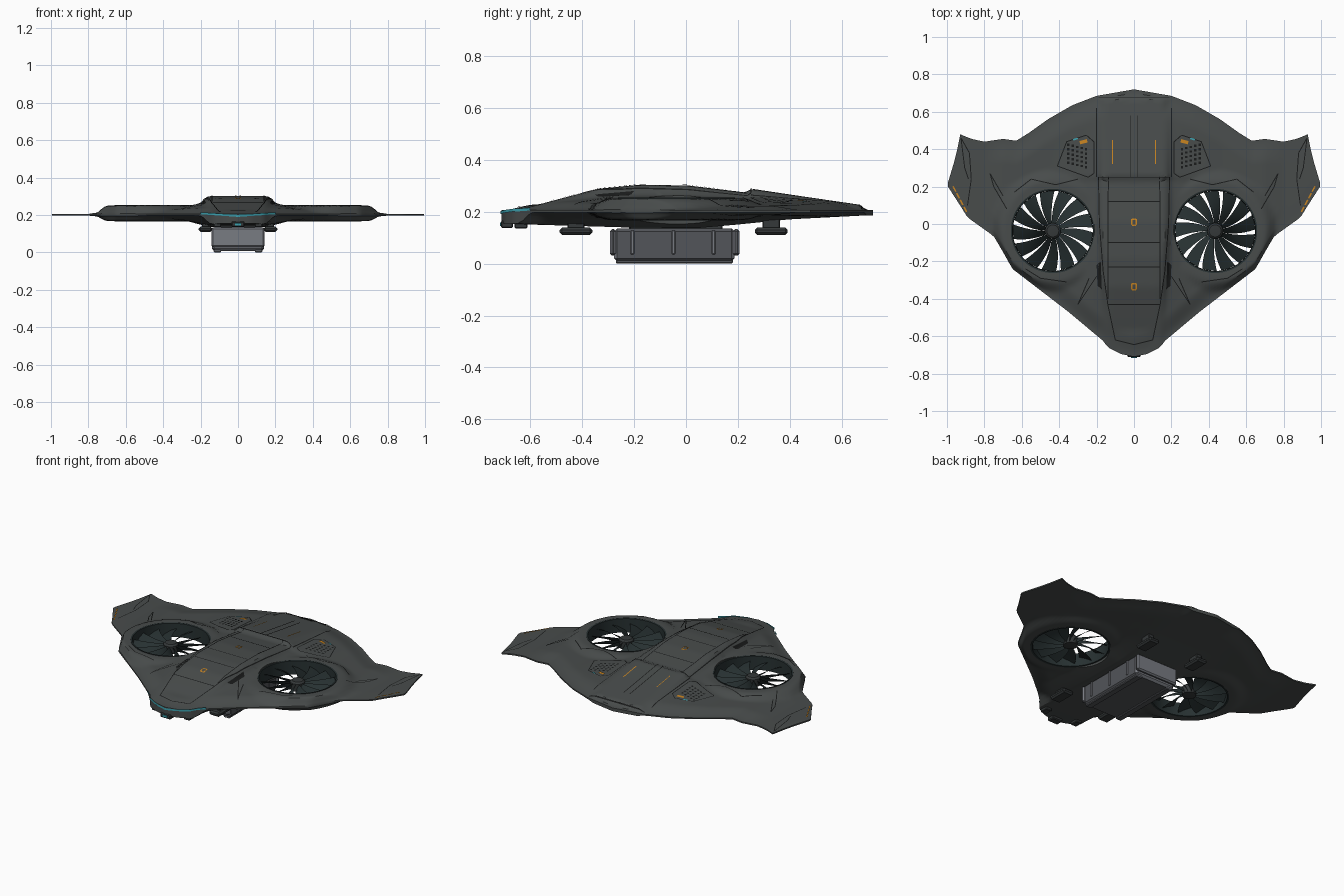
import bpy, bmesh, math
from mathutils import Vector, Matrix

cube = bpy.data.objects.get("Cube")
if cube:
    bpy.data.objects.remove(cube, do_unlink=True)


def material(name, r, g, b):
    m = bpy.data.materials.new(name)
    m.use_nodes = True
    m.diffuse_color = (r, g, b, 1)
    bsdf = next(n for n in m.node_tree.nodes if n.type == 'BSDF_PRINCIPLED')
    bsdf.inputs["Base Color"].default_value = (r, g, b, 1)
    return m


HULL = material("hull grey", .065, .072, .071)
LINE = material("seam black", .01, .011, .011)
FAN = material("fan dark teal", .02, .03, .031)
GEAR = material("gear charcoal", .035, .04, .041)
PALE = material("cargo light grey", .19, .2, .225)
CARGO = material("cargo grey", .085, .09, .1)
ORANGE = material("marker orange", .58, .23, .015)
CYAN = material("lamp cyan", .045, .36, .43)


def finish(name, bm, mats, smooth=True, normals=True):
    if normals:
        bmesh.ops.recalc_face_normals(bm, faces=bm.faces[:])
    mesh = bpy.data.meshes.new(name)
    bm.to_mesh(mesh)
    bm.free()
    for m in mats:
        mesh.materials.append(m)
    ob = bpy.data.objects.new(name, mesh)
    bpy.context.collection.objects.link(ob)
    if smooth:
        shade(ob)
    return ob


def activate(ob):
    bpy.ops.object.select_all(action='DESELECT')
    ob.select_set(True)
    bpy.context.view_layer.objects.active = ob


def shade(ob):
    activate(ob)
    bpy.ops.object.shade_smooth_by_angle(angle=math.radians(32))


def lerp(t, pts):
    if t <= pts[0][0]:
        return pts[0][1]
    for (a, u), (b, v) in zip(pts, pts[1:]):
        if t <= b:
            return u + (v - u) * (t - a) / (b - a)
    return pts[-1][1]


def ease(t):
    t = max(0, min(1, t))
    return t * t * (3 - 2 * t)


# Hull shape: planform edges and cross-section rules
FRONT = [(0, -.71), (.07, -.695), (.14, -.66), (.165, -.625), (.35, -.47), (.65, -.24),
         (.7, -.15), (.75, -.065), (.89, .035), (.93, .1), (.995, .2)]
BACK = [(0, .72), (.2, .685), (.33, .635), (.46, .56), (.565, .485), (.63, .445), (.7, .455),
        (.8, .44), (.87, .455), (.93, .48), (.95, .37), (.995, .22)]
SPINE = [(-.71, .2), (-.6, .218), (-.5, .245), (-.335, .288), (-.18, .303), (.01, .3),
         (.2, .277), (.235, .272), (.25, .288), (.45, .258), (.67, .226), (.69, .198)]
KEEL = [(-.71, .155), (-.6, .15), (-.2, .138), (.05, .137), (.2, .15), (.4, .17), (.69, .185)]
FAN_X, FAN_Y, FAN_R = .434, -.037, .222


def edge(x, y):
    x = abs(x)
    return max(0, min(y - lerp(x, FRONT), lerp(x, BACK) - y)) * .75


def nacelle(x, y, d):
    r = math.hypot(abs(x) - FAN_X, y - FAN_Y)
    return ease((.335 - r) / .075) * ease(d / .035 + .2)


def body_mask(x, y, d):
    return max(ease(d / .1), 1 - ease((abs(x) - .14) / .07))


def top(x, y):
    d, ax = edge(x, y), abs(x)
    wing = .205 + lerp(ax, [(.4, .022), (.7, .016), (.8, .001)]) * ease(d / .1)
    w = lerp(y, [(-.7, .75), (-.43, .85), (0, 1)])
    f = lerp(ax / w, [(.14, 1), (.17, .95), (.205, .48), (.34, .15), (.46, 0)])
    z = wing + (lerp(y, SPINE) - wing) * f * body_mask(x, y, d)
    return max(z, wing + (.25 - wing) * nacelle(x, y, d))


def bottom(x, y):
    d, ax = edge(x, y), abs(x)
    wing = .197 - lerp(ax, [(.4, .014), (.7, .01), (.8, 0)]) * ease(d / .1)
    f = lerp(ax, [(.15, 1), (.2, .75), (.28, .3), (.36, .1), (.46, 0)])
    z = wing + (lerp(y, KEEL) - wing) * f * body_mask(x, y, d)
    return min(z, wing + (.168 - wing) * nacelle(x, y, d))


# Blended wing hull with two fan openings
NX, NY = 120, 72
bm = bmesh.new()
sheets = []
for height in (top, bottom):
    sheet = []
    for i in range(NX + 1):
        x = .995 * (2 * i / NX - 1)
        y0, y1 = lerp(abs(x), FRONT), lerp(abs(x), BACK)
        ys = [y0 + (y1 - y0) * j / NY for j in range(NY + 1)]
        sheet.append([bm.verts.new((x, y, height(x, y))) for y in ys])
    for i in range(NX):
        for j in range(NY):
            bm.faces.new((sheet[i][j], sheet[i + 1][j], sheet[i + 1][j + 1], sheet[i][j + 1]))
    sheets.append(sheet)
rim = [(i, 0) for i in range(NX)] + [(NX, j) for j in range(NY)]
rim += [(i, NY) for i in range(NX, 0, -1)] + [(0, j) for j in range(NY, 0, -1)]
for (a, b), (c, d) in zip(rim, rim[1:] + rim[:1]):
    up, low = sheets
    bm.faces.new((up[a][b], up[c][d], low[c][d], low[a][b]))
hull = finish("hull", bm, [HULL], smooth=False)

for s in (-1, 1):
    bm = bmesh.new()
    bmesh.ops.create_cone(bm, cap_ends=True, segments=64, radius1=FAN_R, radius2=FAN_R, depth=.6,
                          matrix=Matrix.Translation((s * FAN_X, FAN_Y, .2)))
    cutter = finish("fan_cutter", bm, [HULL], smooth=False)
    cutter.hide_render = True
    mod = hull.modifiers.new("opening", 'BOOLEAN')
    mod.operation, mod.solver, mod.object = 'DIFFERENCE', 'EXACT', cutter
    activate(hull)
    bpy.ops.object.modifier_apply(modifier=mod.name)
    bpy.data.objects.remove(cutter, do_unlink=True)
shade(hull)


# Ducted fans
def lathe(name, profile, centre, mat, closed):
    bm = bmesh.new()
    vs = [bm.verts.new((r, 0, z)) for r, z in profile]
    ring = vs + vs[:1] if closed else vs
    es = [bm.edges.new(p) for p in zip(ring, ring[1:])]
    bmesh.ops.spin(bm, geom=vs + es, cent=(0, 0, 0), axis=(0, 0, 1), angle=math.tau, steps=64)
    bmesh.ops.remove_doubles(bm, verts=bm.verts[:], dist=.0002)
    bmesh.ops.translate(bm, verts=bm.verts[:], vec=centre)
    return finish(name, bm, [mat])


BLADES, STEPS = 13, 6
for s, side in ((-1, "right"), (1, "left")):
    spot = Vector((s * FAN_X, FAN_Y, 0))
    lathe(side + "_fan_duct", [(.225, .166), (.225, .253), (.216, .251), (.214, .168)], spot, FAN, True)
    lathe(side + "_fan_hub", [(0, .172), (.04, .178), (.042, .225), (.032, .235), (0, .238)], spot, GEAR, False)
    bm = bmesh.new()
    for k in range(BLADES):
        rows = []
        for i in range(STEPS + 1):
            t = i / STEPS
            r = .036 + .178 * t
            half = math.pi / BLADES * (1 - .24 * t ** .8)
            mid = math.tau * k / BLADES + s * .22 * t
            row = []
            for c in (-1, 0, 1):
                a = mid + c * half
                z = .203 + s * c * .02 + (.004 if c == 0 else 0)
                row.append(bm.verts.new(spot + Vector((r * math.cos(a), r * math.sin(a), z))))
            rows.append(row)
        for p, q in zip(rows, rows[1:]):
            for c in range(2):
                bm.faces.new((p[c], q[c], q[c + 1], p[c + 1]))
    finish(side + "_fan_blades", bm, [FAN])


# Surface plates that follow the upper skin
def patch(bm, a, b, c, d, lift=.003):
    a, b, c, d = map(Vector, (a, b, c, d))
    n = max(1, math.ceil((b - a).length / .015))
    m = max(1, math.ceil((d - a).length / .015))
    grid = []
    for i in range(n + 1):
        p, q = a.lerp(b, i / n), d.lerp(c, i / n)
        pts = [p.lerp(q, j / m) for j in range(m + 1)]
        grid.append([bm.verts.new((v.x, v.y, top(v.x, v.y) + lift)) for v in pts])
    for i in range(n):
        for j in range(m):
            f = bm.faces.new((grid[i][j], grid[i + 1][j], grid[i + 1][j + 1], grid[i][j + 1]))
            f.normal_update()
            if f.normal.z < 0:
                f.normal_flip()


def ribbon(bm, pts, width=.005, lift=.003):
    for a, b in zip(pts, pts[1:]):
        a, b = Vector(a), Vector(b)
        side = (b - a).normalized().orthogonal() * width / 2
        patch(bm, a - side, b - side, b + side, a + side, lift)


def mirrored(pts, s):
    return [(s * x, y) for x, y in pts]


VENT = [(.215, .44), (.255, .475), (.36, .44), (.41, .31), (.245, .25), (.215, .27), (.215, .44)]
SEAMS = [
    [(.19, .25), (.185, 0), (.165, -.25), (.14, -.43), (.1, -.62), (0, -.645)],
    [(.135, .25), (.14, .12), (.14, -.4)], [(.02, .25), (.02, .58)], [(.2, .25), (.2, .62)],
    [(.24, -.29), (.3, -.43), (.2, -.28)], [(.7, .15), (.77, .27), (.75, .2), (.68, .08)],
    [(.925, .46), (.88, .38), (.87, .24), (.89, .1)], [(.925, .46), (.905, .3), (.885, .24)],
    [(.3, .24), (.42, .21), (.55, .24), (.64, .17)], [(.36, -.31), (.5, -.29), (.58, -.24)], VENT]
bm = bmesh.new()
for s in (-1, 1):
    for seam in SEAMS:
        ribbon(bm, mirrored(seam, s))
    # Intake slots beside the canopy
    patch(bm, *mirrored([(.178, -.2), (.2, -.22), (.195, -.33), (.172, -.35)], s))
    # Perforations of the vents
    for i in range(5):
        for j in range(5):
            x, y = .25 + .024 * i, .4 - .024 * j + .006 * i
            ribbon(bm, mirrored([(x, y), (x + .012, y)], s), .012)
for y, w in ((.25, .19), (.12, .135), (-.1, .135), (-.23, .135), (-.43, .14)):
    ribbon(bm, [(-w, y), (w, y)])
ribbon(bm, [(-.19, .675), (.19, .675)])
finish("panel_seams", bm, [LINE], normals=False)

bm = bmesh.new()
for y in (.01, -.335):
    ribbon(bm, [(-.012, y - .016), (-.012, y + .016), (.012, y + .016), (.012, y - .016), (-.012, y - .016)], .007, .004)
for s in (-1, 1):
    ribbon(bm, mirrored([(.115, .32), (.115, .45)], s), .006 if s > 0 else .004, .004)
    ribbon(bm, mirrored([(.25, .445), (.29, .435)], s), .018, .004)
    for i in range(4):
        a, b = Vector((.895, .065)), Vector((.972, .21))
        ribbon(bm, mirrored([a.lerp(b, i / 4), a.lerp(b, i / 4 + .19)], s), .008, .004)
finish("orange_markings", bm, [ORANGE], normals=False)

# Nose light bar wrapped round the leading edge, and small vent lamps
bm = bmesh.new()
prev = None
for i in range(41):
    x = -.2 + .01 * i
    y, z = lerp(abs(x), FRONT) - .004, .19 + .07 * abs(x)
    pair = [bm.verts.new((x, y, z)), bm.verts.new((x, y, z + .011))]
    if prev:
        bm.faces.new((prev[0], pair[0], pair[1], prev[1]))
    prev = pair
for s in (-1, 1):
    ribbon(bm, mirrored([(.3, .458), (.325, .45)], s), .008, .004)
finish("cyan_lamps", bm, [CYAN], normals=False)


# Boxy underside parts
def box(name, x, y, z, mats, bevel=.006):
    bm = bmesh.new()
    bmesh.ops.create_cube(bm, size=1)
    for v in bm.verts:
        v.co = [lo + (hi - lo) * (c + .5) for c, (lo, hi) in zip(v.co, (x, y, z))]
    bmesh.ops.bevel(bm, geom=bm.edges[:], offset=bevel, segments=1, affect='EDGES')
    for f in bm.faces:
        f.normal_update()
        f.material_index = len(mats) - 1 if abs(f.normal.y) > .6 else 0
    return finish(name, bm, mats, smooth=False)


box("cargo_container", (-.138, .138), (-.277, .187), (.008, .135), [CARGO, PALE], .012)
for name, y in (("front", (-.292, -.27)), ("rear", (.18, .206))):
    box("cargo_" + name + "_cap", (-.143, .143), y, (.03, .132), [CARGO, PALE], .008)
for y in (-.206, -.048, .106):
    box("cargo_rib", (-.143, .143), (y - .007, y + .007), (.035, .128), [PALE], .003)
box("cargo_mount", (-.1, .1), (-.22, .14), (.125, .165), [GEAR])
for s, side in ((-1, "right"), (1, "left")):
    xs = sorted((s * .09, s * .13))
    box(side + "_cargo_skid", xs, (-.27, .18), (0, .02), [CARGO, PALE], .004)
    xs, strut = sorted((s * .138, s * .21)), sorted((s * .155, s * .193))
    for end, y in (("front", -.423), ("rear", .328)):
        box(f"{side}_{end}_foot", xs, (y - .063, y + .063), (.11, .138), [GEAR], .009)
        box(f"{side}_{end}_strut", strut, (y - .033, y + .033), (.13, .2), [GEAR], .004)
    xs = sorted((s * .09, s * .13))
    box(side + "_nose_sensor", xs, (-.66, -.61), (.135, .165), [GEAR], .004)
box("nose_camera", (-.035, .035), (-.712, -.665), (.136, .165), [GEAR], .005)
box("nose_camera_lens", (-.016, .016), (-.716, -.71), (.144, .157), [CYAN], .001)
